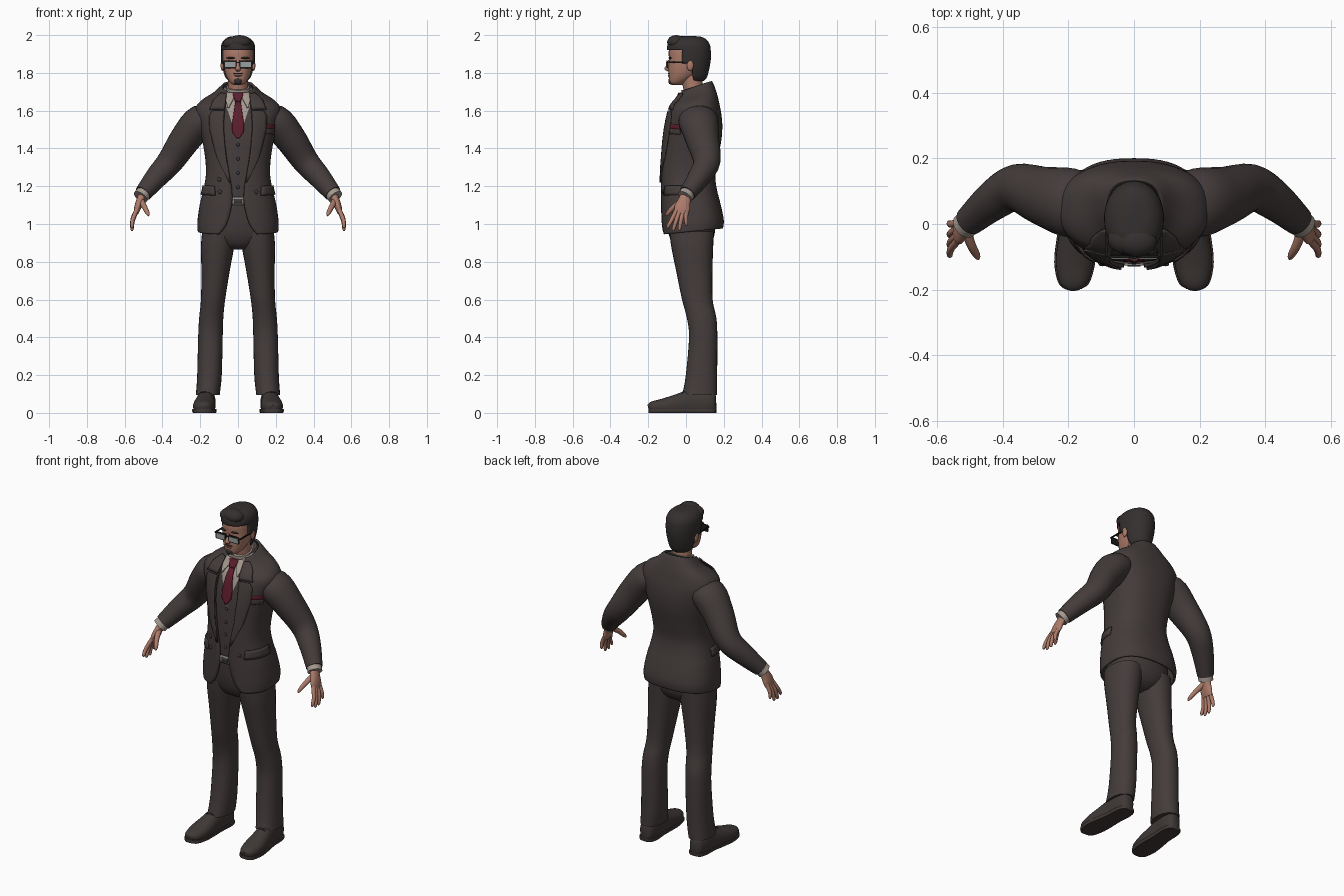
import bpy, bmesh, math
from mathutils import Vector, Matrix
from mathutils.bvhtree import BVHTree

if "Cube" in bpy.data.objects:
    bpy.data.objects.remove(bpy.data.objects["Cube"])


def material(name, r, g, b):
    m = bpy.data.materials.new(name)
    m.diffuse_color = (r, g, b, 1)
    m.use_nodes = True
    m.node_tree.nodes["Principled BSDF"].inputs["Base Color"].default_value = m.diffuse_color
    return m


SUIT = material("suit_brown", .058, .045, .044)
SHOE = material("shoe_brown", .05, .04, .037)
SKIN = material("skin", .42, .2, .145)
HAIR = material("hair_dark", .034, .029, .028)
SHIRT = material("shirt_beige", .38, .32, .28)
TIE = material("tie_red", .11, .012, .025)
LENS = material("lens_grey", .33, .35, .35)
BLACK = material("frame_black", .012, .011, .011)
METAL = material("buckle_metal", .25, .24, .23)
LIP = material("lip", .25, .1, .08)


def finish(name, bm, mat, mirror=False, thick=0, offset=0):
    me = bpy.data.meshes.new(name)
    bm.to_mesh(me)
    bm.free()
    me.materials.append(mat)
    me.polygons.foreach_set("use_smooth", [True] * len(me.polygons))
    me.set_sharp_from_angle(angle=math.radians(40))
    ob = bpy.data.objects.new(name, me)
    bpy.context.collection.objects.link(ob)
    if thick:
        s = ob.modifiers.new("thickness", 'SOLIDIFY')
        s.thickness, s.offset = thick, offset
    if mirror:
        ob.modifiers.new("mirror", 'MIRROR')
    return ob


def spline(rows, k):
    """Catmull-Rom through rows of numbers."""
    out = []
    for i in range(len(rows) - 1):
        p0, p1, p2 = rows[max(i - 1, 0)], rows[i], rows[i + 1]
        p3 = rows[min(i + 2, len(rows) - 1)]
        for s in range(k):
            t = s / k
            out.append([b + .5 * t * (c - a + t * (2*a - 5*b + 4*c - d + t * (3*b - 3*c + d - a)))
                        for a, b, c, d in zip(p0, p1, p2, p3)])
    return out + [list(rows[-1])]


def loft(name, rows, mat, n=2.0, seg=28, ref=None, k=4, post=None, gap=False,
         keep=None, **kw):
    """Skin through rows (x, y, z, radius_a, radius_b[, front gap])."""
    rows = spline(rows, k)
    cs = [Vector(r[:3]) for r in rows]
    bm = bmesh.new()
    rings = []
    for i, r in enumerate(rows):
        u, v = Vector((1, 0, 0)), Vector((0, 1, 0))
        if ref:
            t = (cs[min(i + 1, len(cs) - 1)] - cs[max(i - 1, 0)]).normalized()
            u = (Vector(ref) - t * t.dot(Vector(ref))).normalized()
            v = t.cross(u)
        a, b = max(r[3], .001), max(r[4], .001)
        t0 = math.asin(min(max(r[5], .005) / a, .95) ** (n / 2)) if gap else 0
        ring = []
        for j in range(seg + (1 if gap else 0)):
            th = t0 + (2 * math.pi - 2 * t0) * j / seg
            s, c = math.sin(th), math.cos(th)
            p = cs[i] + u * a * math.copysign(abs(s) ** (2 / n), s) \
                - v * b * math.copysign(abs(c) ** (2 / n), c)
            ring.append(bm.verts.new(post(p) if post else p))
        rings.append(ring)
    for lo, hi in zip(rings, rings[1:]):
        for j in range(len(lo) - (1 if gap else 0)):
            q = (j + 1) % len(lo)
            bm.faces.new((lo[j], lo[q], hi[q], hi[j]))
    if not gap:
        bm.faces.new(rings[0][::-1])
        bm.faces.new(rings[-1])
    bmesh.ops.recalc_face_normals(bm, faces=bm.faces[:])
    if keep:
        bad = [f for f in bm.faces if not keep(f.calc_center_median())]
        bmesh.ops.delete(bm, geom=bad, context='FACES')
    return finish(name, bm, mat, **kw)


def ball(name, loc, size, mat, **kw):
    bm = bmesh.new()
    bmesh.ops.create_uvsphere(bm, u_segments=20, v_segments=12, radius=1,
                              matrix=Matrix.Translation(loc) @ Matrix.Diagonal((*size, 1)))
    return finish(name, bm, mat, **kw)


def box(name, loc, size, mat, bevel=.002, **kw):
    bm = bmesh.new()
    bmesh.ops.create_cube(bm, size=1, matrix=Matrix.Translation(loc) @ Matrix.Diagonal((*size, 1)))
    bmesh.ops.bevel(bm, geom=bm.edges[:], offset=bevel, segments=2, affect='EDGES')
    return finish(name, bm, mat, **kw)


# Torso profile: z, half width, front y, back y, front opening
profile = [(.945, .207, -.122, .19, .1), (1.0, .209, -.125, .194, .06), (1.1, .197, -.127, .178, .033),
           (1.18, .178, -.128, .158, .032), (1.26, .164, -.128, .149, .045), (1.35, .168, -.125, .163, .06),
           (1.45, .185, -.118, .182, .072), (1.53, .205, -.105, .186, .075), (1.60, .222, -.086, .178, .07),
           (1.645, .195, -.066, .166, .065), (1.685, .125, -.045, .15, .06), (1.725, .08, -.025, .132, .056)]


def torso_rows(inset, zmin):
    return [(0, (f + b) / 2, z, w - inset, (b - f) / 2 - inset, g)
            for z, w, f, b, g in profile if z > zmin]


def tailor(p):
    # Raise the back of the collar and the back of the hem
    k = min(max((p.z - 1.62) / .08, 0), 1)
    h = max(0, (1.1 - p.z) / .15)
    return Vector((p.x, p.y, p.z + k * .35 * (p.y - .05) + h * .03 * (p.y + .12) / .3))


loft("jacket", torso_rows(0, 0), SUIT, n=2.5, seg=56, gap=True, post=tailor, thick=.012)
core = loft("waistcoat", torso_rows(.012, 1.05), SUIT, n=2.5, seg=48, post=tailor)
surface = BVHTree.FromPolygons([v.co for v in core.data.vertices],
                               [p.vertices[:] for p in core.data.polygons])

# Shirt front: V cut into the waistcoat
bm = bmesh.new()
bm.from_mesh(core.data)
for s in (-1, 1):
    bmesh.ops.bisect_plane(bm, geom=bm.verts[:] + bm.edges[:] + bm.faces[:],
                           plane_co=(0, 0, 1.44), plane_no=(s, 0, -.34))
for f in bm.faces:
    c = f.calc_center_median()
    f.material_index = int(c.y < .04 and abs(c.x) < (c.z - 1.44) * .34)
bm.to_mesh(core.data)
bm.free()
core.data.materials.append(SHIRT)


def cast(x, z, off, polar=False):
    """Point on the torso at x (or at an angle), lifted by off."""
    o, d = Vector((x, -1, z)), Vector((0, 1, 0))
    if polar:
        d = Vector((-math.sin(x), math.cos(x), 0))
        o = Vector((0, .03, z)) - d
    hit, nor, _, _ = surface.ray_cast(o, d)
    if hit is None:
        hit, nor, _, _ = surface.find_nearest(Vector((x, -.1, z)))
    return hit + (nor if nor.dot(d) < 0 else -nor) * off


def drape(name, rows, off, mat, polar=False, k=3, thick=.007, cols=6, **kw):
    """Plate laid on the torso; rows are (z, left, right)."""
    bm = bmesh.new()
    grid = []
    for i, (a, b) in enumerate(zip(rows, rows[1:])):
        for s in range(k + (i == len(rows) - 2)):
            z, l, r = [p + (q - p) * s / k for p, q in zip(a, b)]
            grid.append([bm.verts.new(cast(l + (r - l) * j / cols, z, off, polar)) for j in range(cols + 1)])
    for lo, hi in zip(grid, grid[1:]):
        for j in range(cols):
            bm.faces.new((lo[j], lo[j + 1], hi[j + 1], hi[j]))
    bmesh.ops.recalc_face_normals(bm, faces=bm.faces[:])
    return finish(name, bm, mat, thick=thick, **kw)


# Jacket details
drape("lapel", [(1.68, .055, .08), (1.64, .063, .125), (1.60, .069, .142)], .022, SUIT, mirror=True)
drape("lapel_lower", [(1.593, .069, .13), (1.57, .071, .142), (1.5, .072, .138), (1.35, .058, .1),
                      (1.22, .036, .045)], .022, SUIT, mirror=True)
drape("pocket_flap", [(1.2, .74, 1.55), (1.15, .72, 1.55)], .022, SUIT, polar=True, thick=.009, mirror=True)
drape("breast_pocket", [(1.505, .93, 1.27), (1.478, .93, 1.27)], .02, SUIT, polar=True)
drape("pocket_square", [(1.528, .95, 1.27), (1.503, .95, 1.27)], .018, TIE, polar=True)
for s, z in ((-1, 1.235), (-1, 1.17), (1, 1.17)):
    ball("jacket_button", cast(s * .09, z, .02), (.011, .006, .011), SHOE)
for z in (1.42, 1.345, 1.27, 1.195):
    ball("waistcoat_button", cast(0, z, .002), (.009, .006, .009), SHOE)

# Tie, shirt collar, belt
drape("tie_blade", [(1.645, -.014, .014), (1.53, -.031, .031), (1.485, -.03, .03), (1.45, -.004, .004)], .009, TIE)
drape("tie_knot", [(1.688, -.024, .024), (1.67, -.025, .025), (1.64, -.013, .013)], .015, TIE, thick=.014)
drape("collar_wing", [(1.69, .014, .055), (1.65, .026, .064), (1.612, .046, .055)], .012, SHIRT, mirror=True)
loft("shirt_collar", [(0, .056, 1.64, .075, .075), (0, .044, 1.69, .068, .068), (0, .034, 1.725, .062, .062)],
     SHIRT, ref=(0, 1, 0))
drape("belt", [(1.137, -.12, .12), (1.105, -.12, .12)], .003, SHOE)
drape("buckle", [(1.143, -.03, .03), (1.1, -.03, .03)], .008, METAL)
drape("buckle_plate", [(1.133, -.02, .02), (1.11, -.02, .02)], .011, SHOE)

# Trousers
loft("trouser_seat", [(0, .03, .865, .06, .06), (0, .03, .89, .12, .095), (0, .03, .94, .175, .12),
                      (0, .025, 1.02, .183, .13), (0, .015, 1.13, .165, .125)], SUIT, n=2.3)
loft("trouser_leg", [(.16, .072, .095, .063, .092), (.151, .082, .2, .065, .083), (.146, .091, .4, .065, .075),
                     (.142, .083, .5, .064, .078), (.132, .06, .6, .064, .081), (.119, .044, .75, .075, .096),
                     (.108, .033, .88, .088, .111), (.1, .03, .96, .09, .118)], SUIT, n=2.2, mirror=True)

# Shoes
shoe = [(.184, -.199, .026, .018, .016), (.184, -.18, .03, .042, .03), (.181, -.12, .034, .057, .042),
        (.176, -.05, .042, .055, .056), (.17, .03, .05, .047, .074), (.166, .1, .052, .048, .07),
        (.165, .145, .05, .038, .06), (.165, .16, .05, .018, .04)]
loft("shoe", shoe, SHOE, n=2.3, ref=(1, 0, 0), mirror=True,
     post=lambda p: Vector((p.x, p.y, max(p.z, .006))))
loft("shoe_sole", [(x, y, .012, a + .005, .02) for x, y, z, a, b in shoe], SHOE, n=3, ref=(1, 0, 0), mirror=True,
     post=lambda p: Vector((p.x, p.y, min(max(p.z, 0), .02))))
for y, z in ((-.045, .093), (-.02, .106)):
    ball("shoe_lace", (.175, y, z), (.026, .006, .006), BLACK, mirror=True)

# Arms
loft("sleeve", [(.12, .055, 1.545, .085, .06), (.195, .065, 1.545, .105, .088), (.275, .085, 1.455, .09, .083),
                (.358, .11, 1.332, .072, .07), (.43, .07, 1.25, .06, .06), (.502, .008, 1.162, .045, .046)],
     SUIT, ref=(0, 1, 0), mirror=True)
loft("shirt_cuff", [(.49, .018, 1.177, .04, .04), (.516, -.006, 1.143, .041, .041)],
     SHIRT, ref=(0, 1, 0), mirror=True)

# Hands
loft("palm", [(.503, .004, 1.155, .03, .024), (.52, -.01, 1.12, .034, .02), (.532, -.02, 1.085, .042, .018),
              (.541, -.023, 1.055, .036, .012)], SKIN, ref=(0, 1, 0), mirror=True)
for y0, y1, z1 in ((-.05, -.094, .978), (-.033, -.066, .963), (-.014, -.034, .965), (.003, .002, .99)):
    loft("finger", [(.536, y0, 1.075, .012, .012), (.557, (y0 + y1) / 2 - .003, (1.07 + z1) / 2, .011, .011),
                    (.561, y1, z1 + .012, .009, .009), (.56, y1 - .002, z1, .004, .004)],
         SKIN, seg=12, ref=(0, 1, 0), mirror=True)
loft("thumb", [(.513, -.015, 1.125, .016, .016), (.495, -.065, 1.09, .014, .014),
               (.479, -.095, 1.058, .011, .011), (.474, -.106, 1.043, .004, .004)],
     SKIN, seg=12, ref=(0, 1, 0), mirror=True)


# Head
def front_back(rows):
    return [(0, (f + b) / 2, z, w, (b - f) / 2) for z, w, f, b in rows]


loft("neck", [(0, .055, 1.64, .056, .056), (0, .04, 1.71, .053, .053), (0, .025, 1.8, .054, .058)], SKIN)
loft("head", front_back([(1.736, .022, -.074, -.02), (1.75, .042, -.087, .0), (1.785, .063, -.092, .055),
                         (1.83, .076, -.093, .09), (1.87, .081, -.09, .105), (1.91, .082, -.092, .112),
                         (1.95, .076, -.082, .105), (1.98, .045, -.05, .07)]), SKIN, n=2.2)
loft("nose", [(0, -.088, 1.868, .008, .006), (0, -.096, 1.84, .01, .01), (0, -.1, 1.82, .015, .014),
              (0, -.092, 1.808, .008, .006)], SKIN, seg=16)
ball("ear", (.083, .022, 1.84), (.009, .018, .029), SKIN, mirror=True)
ball("mouth", (0, -.09, 1.785), (.02, .006, .004), LIP)
ball("moustache", (0, -.09, 1.797), (.026, .006, .004), HAIR)
ball("goatee", (0, -.08, 1.757), (.023, .014, .019), HAIR)
ball("eyebrow", (.037, -.085, 1.879), (.024, .008, .005), HAIR, mirror=True)


# Hair
def hair_area(c):
    return c.z > 1.92 or c.y > (-.025 if c.z > 1.85 else .04)


loft("hair", front_back([(1.757, .05, -.03, .095), (1.78, .069, -.07, .112), (1.83, .084, -.095, .125),
                         (1.88, .09, -.1, .132), (1.92, .091, -.1, .131), (1.95, .088, -.098, .126),
                         (1.975, .073, -.085, .11), (1.991, .046, -.055, .08), (1.995, .012, -.01, .035)]),
     HAIR, n=2.1, seg=40, k=5, keep=hair_area, thick=.012, offset=-1)
ball("quiff", (.008, -.052, 1.962), (.062, .048, .038), HAIR)
ball("quiff_side", (-.03, -.045, 1.955), (.05, .046, .034), HAIR)

# Glasses
box("glasses_frame", (.042, -.1, 1.845), (.07, .008, .042), BLACK, mirror=True)
box("glasses_lens", (.042, -.102, 1.844), (.059, .008, .031), LENS, mirror=True)
box("glasses_bridge", (0, -.102, 1.855), (.02, .008, .007), BLACK)
box("glasses_temple", (.083, -.037, 1.856), (.007, .128, .009), BLACK, mirror=True)
